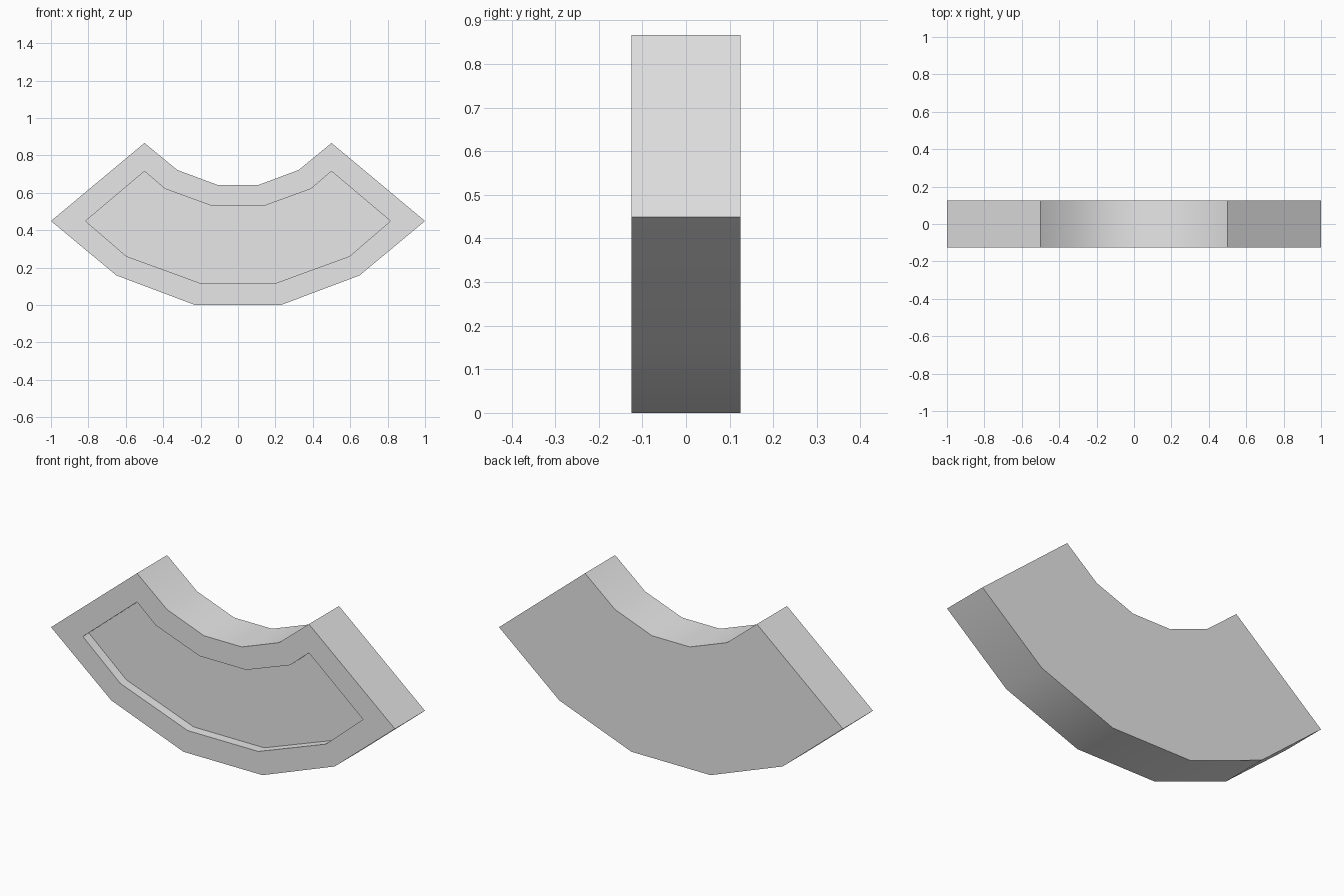
import bpy
import bmesh

cube = bpy.data.objects.get("Cube")
if cube:
    bpy.data.objects.remove(cube, do_unlink=True)

# Single plain grey
grey = bpy.data.materials.new("light_grey")
grey.use_nodes = True
colour = (0.8, 0.8, 0.8, 1)
grey.diffuse_color = colour
grey.node_tree.nodes["Principled BSDF"].inputs["Base Color"].default_value = colour

FRONT, BACK, FLOOR = -0.125, 0.125, -0.075

# Right halves of the outlines, from bottom centre up to top centre
OUTER = [(0.23, 0.0), (0.65, 0.158), (1.0, 0.449),
         (0.5, 0.866), (0.325, 0.722), (0.11, 0.642)]
PANEL = [(0.205, 0.118), (0.597, 0.261), (0.815, 0.449),
         (0.5, 0.715), (0.39, 0.621), (0.135, 0.528)]


def ring(bm, half, y):
    """Mirror a half outline into a closed ring of vertices."""
    outline = half + [(-x, z) for x, z in reversed(half)]
    return [bm.verts.new((x, y, z)) for x, z in outline]


def bridge(bm, a, b):
    """Join two rings with quads."""
    n = len(a)
    for i in range(n):
        j = (i + 1) % n
        bm.faces.new((a[i], a[j], b[j], b[i]))


bm = bmesh.new()
rings = [ring(bm, OUTER, BACK), ring(bm, OUTER, FRONT),
         ring(bm, PANEL, FRONT), ring(bm, PANEL, FLOOR)]

# Outer wall, front rim and recess wall
for a, b in zip(rings, rings[1:]):
    bridge(bm, a, b)

# Back face and recess floor, each as a strip of quads along the arc
for r in (rings[0], rings[-1]):
    strip = [(r[k], r[5 - k]) for k in (2, 1, 0)]
    strip += [(r[11 - k], r[6 + k]) for k in (0, 1, 2)]
    for (a, b), (c, d) in zip(strip, strip[1:]):
        bm.faces.new((a, c, d, b))

bmesh.ops.recalc_face_normals(bm, faces=bm.faces[:])
mesh = bpy.data.meshes.new("curved_block")
bm.to_mesh(mesh)
bm.free()
mesh.materials.append(grey)

block = bpy.data.objects.new("curved_block", mesh)
bpy.context.collection.objects.link(block)

# Smooth along the arcs, sharp at the corners
bpy.ops.object.select_all(action="DESELECT")
block.select_set(True)
bpy.context.view_layer.objects.active = block
bpy.ops.object.shade_smooth_by_angle(angle=0.5236)
